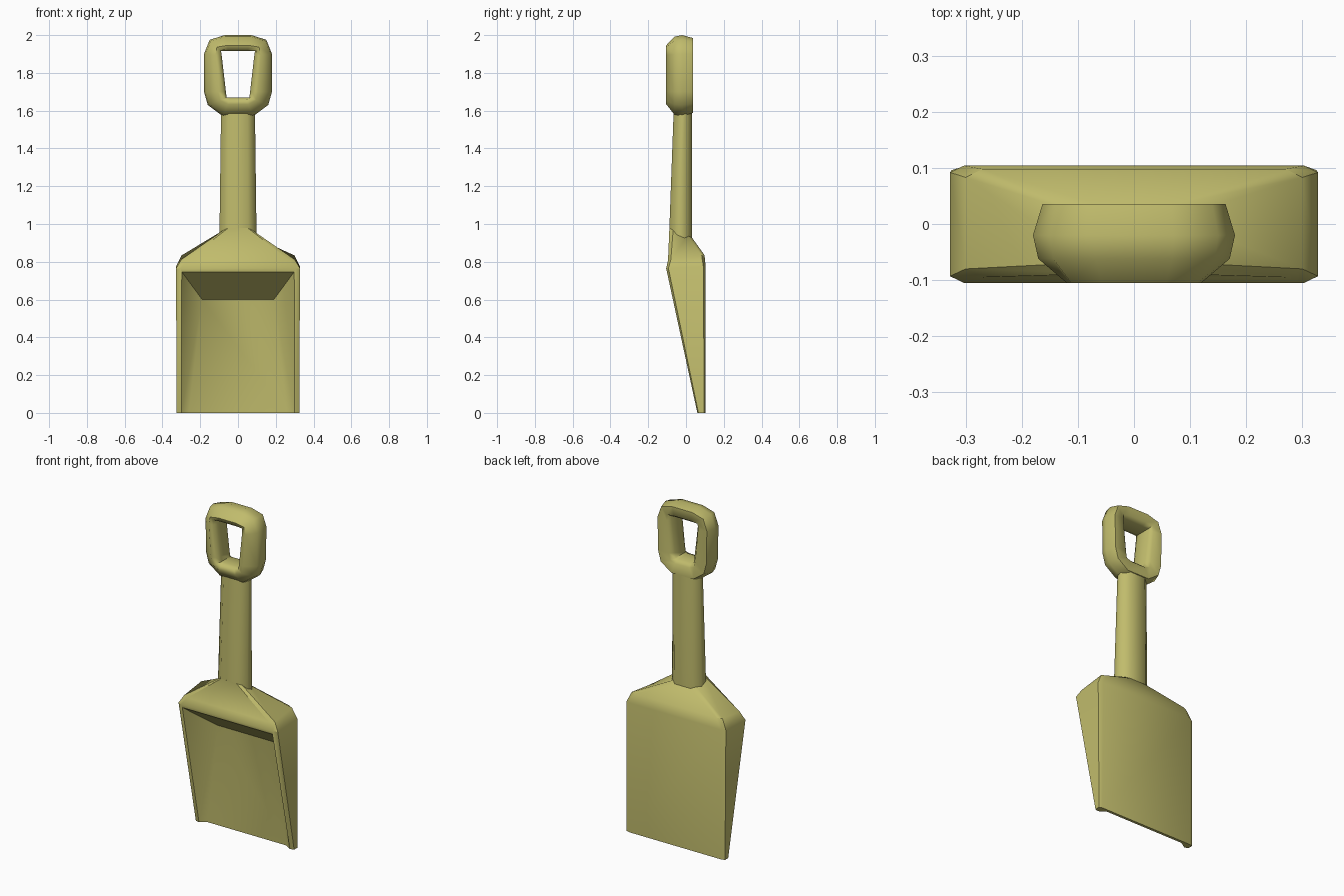
import bpy, bmesh, math
from mathutils import Vector

if "Cube" in bpy.data.objects:
    bpy.data.objects.remove(bpy.data.objects["Cube"])

olive = bpy.data.materials.new("olive yellow")
olive.diffuse_color = (0.53, 0.50, 0.15, 1)
olive.use_nodes = True
olive.node_tree.nodes["Principled BSDF"].inputs["Base Color"].default_value = olive.diffuse_color


def finish(bm, name, angle=50):
    bmesh.ops.recalc_face_normals(bm, faces=bm.faces)
    me = bpy.data.meshes.new(name)
    bm.to_mesh(me)
    bm.free()
    ob = bpy.data.objects.new(name, me)
    bpy.context.collection.objects.link(ob)
    me.materials.append(olive)
    if angle:
        smooth(ob, angle)
    return ob


def smooth(ob, angle):
    bpy.ops.object.select_all(action='DESELECT')
    ob.select_set(True)
    bpy.context.view_layer.objects.active = ob
    bpy.ops.object.shade_smooth_by_angle(angle=math.radians(angle))


def ring(w, yf, yb, zf, zb, cx, cy):
    """Chamfered rectangle; height runs from zf at the front to zb at the back."""
    pts = [(w - cx, yf), (w, yf + cy), (w, yb - cy), (w - cx, yb),
           (cx - w, yb), (-w, yb - cy), (-w, yf + cy), (cx - w, yf)]
    return [(x, y, zf + (zb - zf) * (y - yf) / (yb - yf)) for x, y in pts]


def loft(rings, closed=False):
    bm = bmesh.new()
    vs = [[bm.verts.new(p) for p in r] for r in rings]
    n = len(vs[0])
    pairs = list(zip(vs, vs[1:])) + ([(vs[-1], vs[0])] if closed else [])
    for a, b in pairs:
        for i in range(n):
            j = (i + 1) % n
            bm.faces.new((a[i], a[j], b[j], b[i]))
    if not closed:
        bm.faces.new(vs[0])
        bm.faces.new(vs[-1])
    return bm


# scoop: outer body with sloping shoulders
scoop = finish(loft([
    ring(0.325, 0.06, 0.102, 0, 0, 0.02, 0.006),
    ring(0.328, -0.105, 0.104, 0.765, 0.775, 0.025, 0.012),
    ring(0.30, -0.095, 0.098, 0.81, 0.835, 0.03, 0.015),
    ring(0.07, -0.088, 0.03, 0.98, 0.93, 0.02, 0.02)]), "scoop", 0)

# hollow of the scoop, open at the front and the bottom
bm = bmesh.new()
for s in (-1, 1):
    for x, y, z in [(0.30, -0.105, 0.75), (0.30, -0.30, 0.75),
                    (0.19, 0.08, 0.60),
                    (0.30, 0.06, 0), (0.30, 0.06, -0.1), (0.30, -0.30, -0.1),
                    (0.26, 0.086, 0), (0.26, 0.086, -0.1)]:
        bm.verts.new((s * x, y, z))
bmesh.ops.convex_hull(bm, input=bm.verts)
cutter = finish(bm, "hollow_cutter", 0)
cutter.hide_render = True
mod = scoop.modifiers.new("hollow", 'BOOLEAN')
mod.object = cutter
mod.operation = 'DIFFERENCE'
mod.solver = 'EXACT'
bpy.context.view_layer.objects.active = scoop
bpy.ops.object.modifier_apply(modifier="hollow")
bpy.data.objects.remove(cutter)
smooth(scoop, 35)

# shaft
finish(loft([
    ring(0.10, -0.09, 0.032, 0.82, 0.82, 0.045, 0.04),
    ring(0.098, -0.089, 0.032, 0.95, 0.95, 0.045, 0.04),
    ring(0.09, -0.066, 0.032, 1.58, 1.58, 0.04, 0.035),
    ring(0.085, -0.066, 0.03, 1.64, 1.64, 0.04, 0.035)]), "shaft", 60)

# grip: matching outer and inner outlines (right half, bottom to top, mirrored)
outer = [(0.08, 1.57), (0.16, 1.63), (0.18, 1.70), (0.18, 1.90), (0.15, 1.975), (0.07, 2.0)]
inner = [(0.04, 1.67), (0.06, 1.67), (0.064, 1.70), (0.086, 1.89), (0.09, 1.915), (0.05, 1.915)]
mirror = lambda pts: pts + [(-x, z) for x, z in reversed(pts)]
# cross-section: (share of the way from hole to outside, y)
section = [(0.0, 0.012), (0.2, 0.036), (0.82, 0.036), (1.0, -0.02),
           (0.9, -0.062), (0.36, -0.105), (0.1, -0.098), (0.0, -0.07)]
rings = []
for (ox, oz), (ix, iz) in zip(mirror(outer), mirror(inner)):
    rings.append([(ix + (ox - ix) * t, y, iz + (oz - iz) * t) for t, y in section])
finish(loft(rings, closed=True), "grip", 60)
